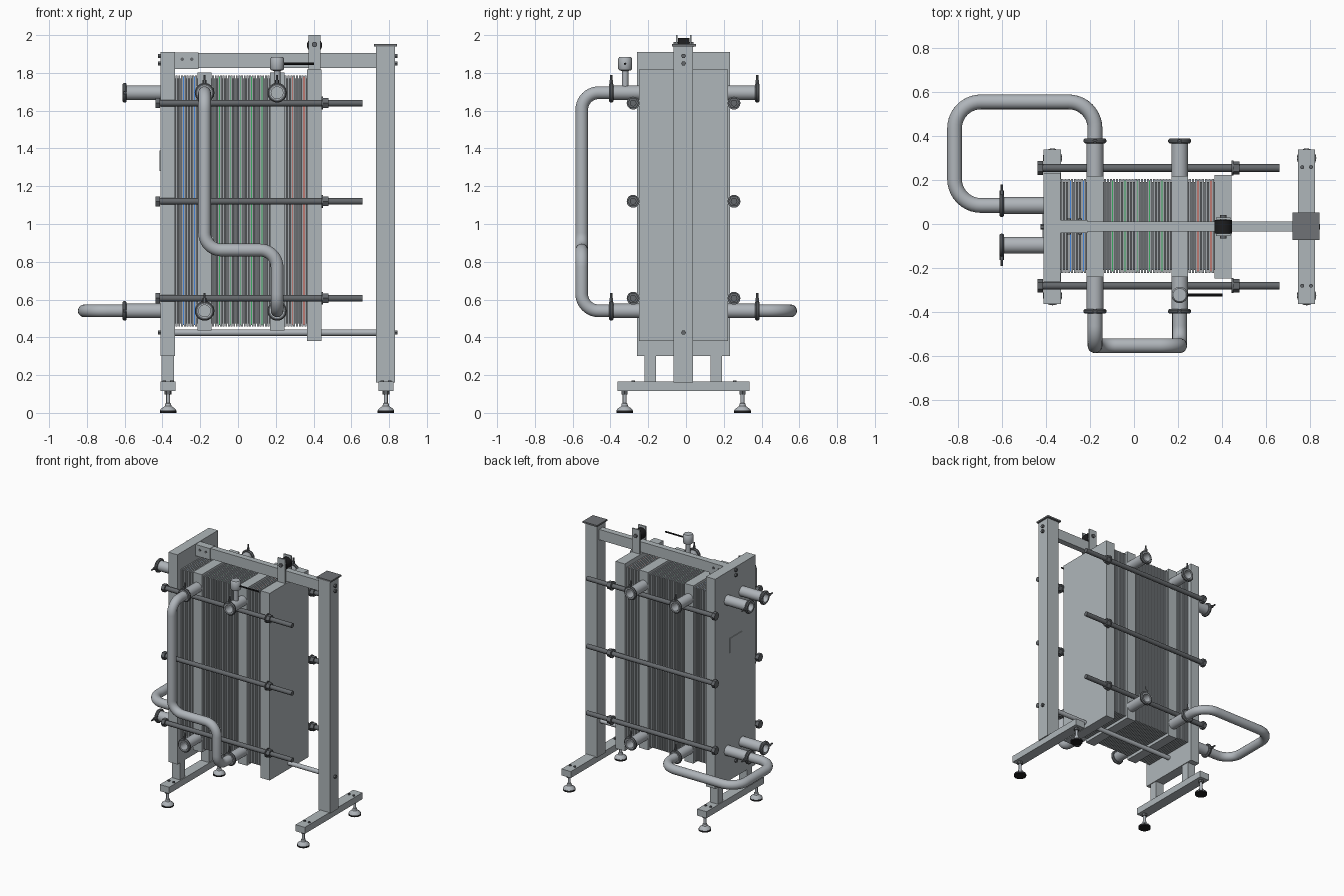
import bpy, bmesh, math
from mathutils import Vector

if "Cube" in bpy.data.objects:
    bpy.data.objects.remove(bpy.data.objects["Cube"])

YC = -0.013  # centre plane of the frame


def material(name, rgb):
    m = bpy.data.materials.new(name)
    m.diffuse_color = (*rgb, 1)
    m.use_nodes = True
    m.node_tree.nodes["Principled BSDF"].inputs["Base Color"].default_value = m.diffuse_color
    return m


STEEL = material("frame grey", (0.43, 0.47, 0.49))
PIPE = material("pipe grey", (0.43, 0.46, 0.49))
PLATE = material("plate grey", (0.36, 0.39, 0.41))
DARK = material("bolt grey", (0.13, 0.14, 0.15))
CAP = material("cap grey", (0.16, 0.17, 0.18))
BLACK = material("rubber black", (0.012, 0.012, 0.013))
BLUE = material("gasket blue", (0.06, 0.24, 0.72))
GREEN = material("gasket green", (0.04, 0.42, 0.12))
RED = material("gasket red", (0.68, 0.07, 0.04))


def finish(name, bm, mat, smooth=False):
    bmesh.ops.recalc_face_normals(bm, faces=bm.faces)
    me = bpy.data.meshes.new(name)
    bm.to_mesh(me)
    bm.free()
    me.materials.append(mat)
    if smooth:
        me.shade_smooth()
        me.set_sharp_from_angle(angle=math.radians(35))
    ob = bpy.data.objects.new(name, me)
    bpy.context.collection.objects.link(ob)
    return ob


def add_box(bm, x, y, z):
    verts = bmesh.ops.create_cube(bm, size=1)["verts"]
    for v in verts:
        v.co = [(a + b) / 2 + c * (b - a) for (a, b), c in zip((x, y, z), v.co)]


def box(name, x, y, z, mat=STEEL):
    bm = bmesh.new()
    add_box(bm, x, y, z)
    return finish(name, bm, mat)


def lathe(name, origin, axis, profile, mat, sides=24, closed=False):
    """Revolve (radius, distance) points around an axis."""
    bm = bmesh.new()
    q = Vector(axis).to_track_quat('Z', 'Y')
    rings = []
    for r, d in profile:
        rings.append([bm.verts.new(Vector(origin) + q @ Vector(
            (r * math.cos(2 * math.pi * i / sides), r * math.sin(2 * math.pi * i / sides), d)))
            for i in range(sides)])
    pairs = list(zip(rings, rings[1:]))
    if closed:
        pairs.append((rings[-1], rings[0]))
    else:
        bm.faces.new(rings[0])
        bm.faces.new(rings[-1])
    for a, b in pairs:
        for i in range(sides):
            j = (i + 1) % sides
            bm.faces.new((a[i], a[j], b[j], b[i]))
    return finish(name, bm, mat, True)


def rod(name, start, axis, length, r, mat=DARK, sides=16):
    return lathe(name, start, axis, [(r, 0), (r, length)], mat, sides)


def bent_pipe(name, pts, r, bend):
    """Round tube along corner points with arc bends."""
    pts = [Vector(p) for p in pts]
    path = [pts[0]]
    for a, p, b in zip(pts, pts[1:], pts[2:]):
        u, w = (a - p).normalized(), (b - p).normalized()
        centre = p + (u + w) * bend
        for i in range(11):
            t = i / 10 * math.pi / 2
            path.append(centre - w * bend * math.cos(t) - u * bend * math.sin(t))
    path.append(pts[-1])
    cu = bpy.data.curves.new(name + "_path", 'CURVE')
    cu.dimensions = '3D'
    cu.bevel_depth, cu.bevel_resolution, cu.use_fill_caps = r, 8, True
    sp = cu.splines.new('POLY')
    sp.points.add(len(path) - 1)
    for s, p in zip(sp.points, path):
        s.co = (*p, 1)
    tmp = bpy.data.objects.new(name + "_path", cu)
    bpy.context.collection.objects.link(tmp)
    bpy.context.view_layer.update()
    me = bpy.data.meshes.new_from_object(tmp.evaluated_get(bpy.context.evaluated_depsgraph_get()))
    bpy.data.objects.remove(tmp)
    me.materials.clear()
    bm = bmesh.new()
    bm.from_mesh(me)
    return finish(name, bm, PIPE, True)


# Fixed head plate with legs and a thin rating plate
box("head_plate", (-0.41, -0.333), (-0.26, 0.232), (0.30, 1.91))
for y in (-0.19, 0.16):
    box("head_leg", (-0.405, -0.338), (y - 0.031, y + 0.031), (0.16, 0.30))
box("rating_plate", (-0.415, -0.41), (-0.09, 0.06), (1.28, 1.39))

# Support column, cap, carrying beam, guide bar
box("support_column", (0.73, 0.83), (-0.066, 0.036), (0.16, 1.94))
box("column_cap", (0.72, 0.842), (-0.073, 0.052), (1.94, 1.952), CAP)
box("carrying_beam", (-0.335, 0.73), (-0.033, 0.012), (1.825, 1.905))
box("beam_bracket", (-0.333, -0.21), (-0.041, 0.018), (1.82, 1.907))
rod("guide_bar", (-0.41, YC, 0.425), (1, 0, 0), 1.24, 0.017, PIPE)
for x, s in ((-0.41, -1), (0.83, 1)):
    for z in (0.425, 1.85, 1.89):
        rod("end_bolt", (x, YC, z), (s, 0, 0), 0.014, 0.013, DARK, 6)
for x in (-0.295, -0.245):
    rod("bracket_bolt", (x, -0.047, 1.872), (0, 1, 0), 0.072, 0.009, DARK, 12)

# Foot beams with levelling feet
for x in (-0.37, 0.783):
    box("foot_beam", (x - 0.04, x + 0.039), (-0.363, 0.337), (0.115, 0.165))
    for y in (-0.325, 0.299):
        rod("foot_pad", (x, y, 0), (0, 0, 1), 0.012, 0.044, BLACK, 24)
        lathe("foot_bell", (x, y, 0), (0, 0, 1),
              [(0.043, 0.012), (0.04, 0.02), (0.018, 0.036), (0.015, 0.05), (0.01, 0.052), (0.01, 0.117)], PIPE)
        rod("foot_nut", (x, y, 0.097), (0, 0, 1), 0.018, 0.019, DARK, 6)
    for y in (-0.28, 0.258):
        for dx in (-0.02, 0.02):
            rod("beam_bolt", (x + dx, y, 0.165), (0, 0, 1), 0.007, 0.009, DARK, 12)

# Pressure plate with hanger and roller
box("pressure_plate", (0.365, 0.443), (-0.248, 0.222), (0.38, 1.817))
for y in (-0.054, 0.02):
    box("hanger_plate", (0.373, 0.437), (y, y + 0.01), (1.80, 2.0))
rod("hanger_roller", (0.405, -0.043, 1.946), (0, 1, 0), 0.062, 0.04, BLACK, 24)
rod("hanger_pin", (0.405, -0.066, 1.95), (0, 1, 0), 0.106, 0.014, DARK, 12)

# Intermediate connection plates
GRIDS = (-0.177, 0.207)
for x in GRIDS:
    box("connection_plate", (x - 0.038, x + 0.038), (-0.24, 0.218), (0.437, 1.802))

# Plate packs: thin plates, recessed core, coloured gaskets
for label, x0, x1, n, mat in (("left", -0.333, -0.215, 8, BLUE),
                              ("middle", -0.139, 0.169, 22, GREEN),
                              ("right", 0.245, 0.365, 8, RED)):
    pitch = (x1 - x0) / n
    plates, gaskets = bmesh.new(), bmesh.new()
    for i in range(n):
        a = x0 + i * pitch
        add_box(plates, (a + 0.002, a + pitch - 0.0025), (-0.222, 0.204), (0.458, 1.785))
        if i % 4 == 3 and i < n - 1 or i == n - 1 and n == 8:
            add_box(gaskets, (a - 0.0025, a + 0.002), (-0.215, 0.197), (0.466, 1.782))
    finish(label + "_plates", plates, PLATE)
    finish(label + "_gaskets", gaskets, mat)
    box(label + "_core", (x0, x1), (-0.208, 0.19), (0.472, 1.771), CAP)

# Tie rods with heads and nuts
for y in (-0.28, 0.254):
    for z in (1.64, 1.12, 0.607):
        rod("tie_rod", (-0.43, y, z), (1, 0, 0), 1.09, 0.0175)
        rod("tie_head", (-0.438, y, z), (1, 0, 0), 0.026, 0.031, DARK, 6)
        rod("tie_washer", (0.443, y, z), (1, 0, 0), 0.008, 0.034, DARK, 20)
        rod("tie_nut", (0.451, y, z), (1, 0, 0), 0.028, 0.03, DARK, 6)


def port(base, axis, length, pin):
    """Open pipe stub with a clamp ring and its tightening pin."""
    lathe("port_stub", base, axis, [(0.038, 0), (0.038, length), (0.031, length), (0.031, 0)], PIPE, 28, True)
    lathe("port_clamp", base, axis,
          [(0.037, length - 0.022), (0.046, length - 0.022), (0.052, length - 0.015), (0.052, length - 0.007),
           (0.046, length), (0.037, length)], DARK, 28, True)
    p = Vector(base) + Vector(axis) * (length - 0.011) + Vector(pin) * 0.048
    rod("clamp_pin", p, pin, 0.047, 0.006, DARK, 10)
    rod("clamp_nut", p, pin, 0.02, 0.011, DARK, 6)


# Ports on the connection plates and on the head plate
for z in (1.695, 0.54):
    for x in GRIDS:
        port((x, -0.235, z), (0, -1, 0), 0.172, (0, 0, 1))
        port((x, 0.213, z), (0, 1, 0), 0.175, (0, 0, 1))
    for s in (-1, 1):
        port((-0.408, YC + 0.007 + s * 0.09, z), (-1, 0, 0), 0.203, (0, s, 0))

# Connecting pipes
bent_pipe("front_pipe", [(GRIDS[0], -0.39, 1.695), (GRIDS[0], -0.552, 1.695), (GRIDS[0], -0.552, 0.862),
                         (GRIDS[1], -0.552, 0.862), (GRIDS[1], -0.552, 0.54), (GRIDS[1], -0.39, 0.54)], 0.0335, 0.09)
bent_pipe("rear_pipe", [(GRIDS[0], 0.375, 0.54), (GRIDS[0], 0.554, 0.54), (-0.814, 0.554, 0.54),
                        (-0.814, 0.084, 0.54), (-0.6, 0.084, 0.54)], 0.0335, 0.12)

# Valve on the upper front port
lathe("valve_body", (GRIDS[1], -0.322, 1.725), (0, 0, 1),
      [(0.017, 0), (0.017, 0.085), (0.033, 0.09), (0.037, 0.097), (0.037, 0.15), (0.03, 0.16)], PIPE)
rod("valve_lever", (0.235, -0.322, 1.848), (1, 0, 0), 0.167, 0.006, BLACK, 10)
